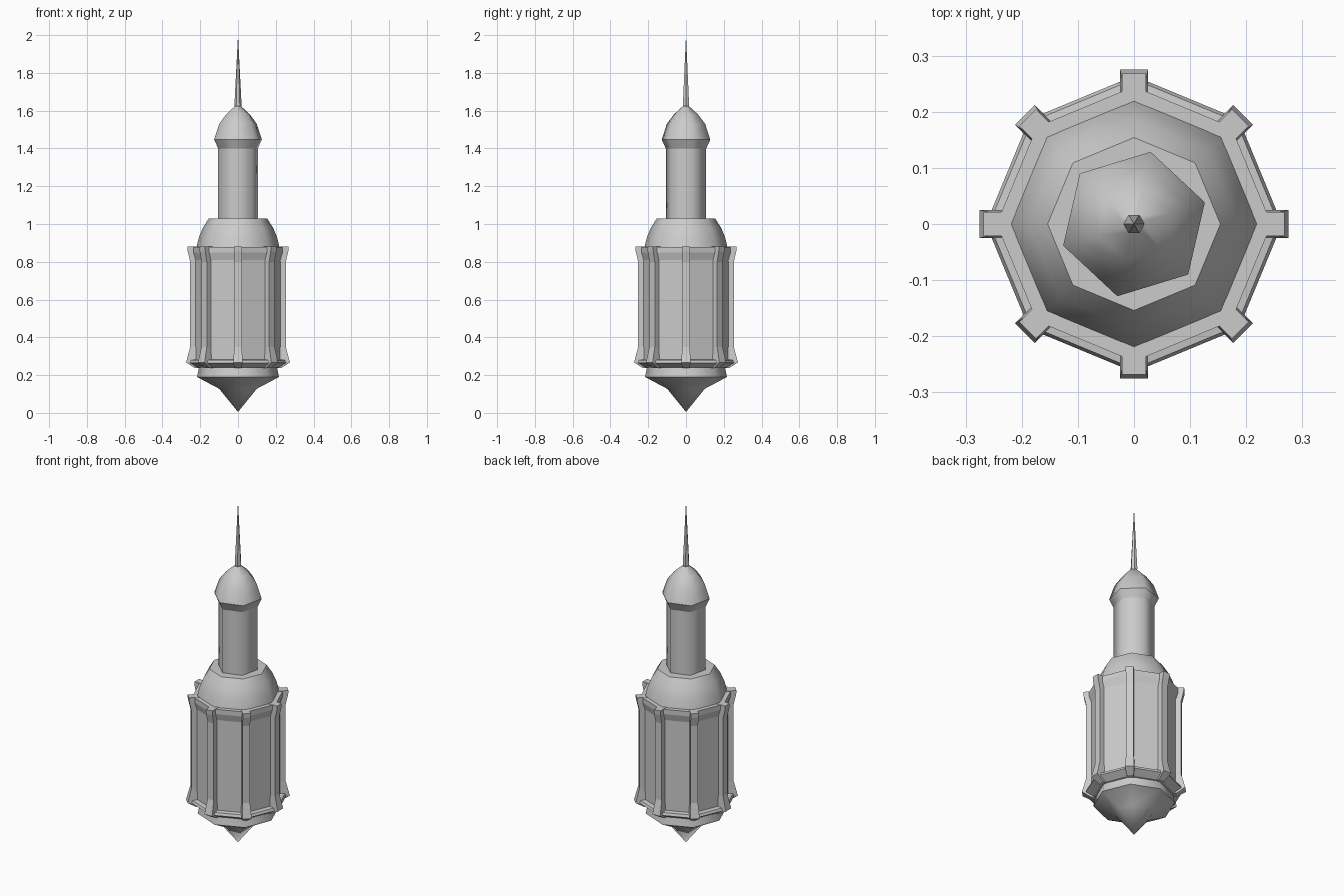
import bpy, bmesh
from math import sin, cos, pi, radians

if "Cube" in bpy.data.objects:
    bpy.data.objects.remove(bpy.data.objects["Cube"])


def finish(name, bm, smooth=False):
    bmesh.ops.remove_doubles(bm, verts=bm.verts[:], dist=1e-5)
    bmesh.ops.recalc_face_normals(bm, faces=bm.faces[:])
    for f in bm.faces:
        f.smooth = smooth and len(f.verts) < 5
    me = bpy.data.meshes.new(name)
    bm.to_mesh(me)
    bm.free()
    ob = bpy.data.objects.new(name, me)
    bpy.context.collection.objects.link(ob)
    return ob


def lathe(name, profile, sides, turn=0.0, smooth=False):
    """Spin an (r, z) profile, bottom to top, into a faceted solid."""
    bm = bmesh.new()
    rings = []
    for r, z in profile:
        if r == 0:
            rings.append([bm.verts.new((0, 0, z))] * sides)
        else:
            angles = [radians(turn) + 2 * pi * i / sides for i in range(sides)]
            rings.append([bm.verts.new((r * cos(a), r * sin(a), z)) for a in angles])
    for low, high in zip(rings, rings[1:]):
        for i in range(sides):
            j = (i + 1) % sides
            bm.faces.new(dict.fromkeys((low[i], low[j], high[j], high[i])))
    for ring in (rings[0], rings[-1]):
        if len(set(ring)) > 2:
            bm.faces.new(ring)
    return finish(name, bm, smooth)


# Pointed underside and the collar above it
lathe("bottom_point", [(0, 0.005), (0.10, 0.128), (0.217, 0.19)], 8, smooth=True)
lathe("bottom_collar", [(0.217, 0.19), (0.205, 0.25)], 8, smooth=True)

# Eight-sided chamber with flared lower ledge and upper rim
lathe("chamber", [(0.222, 0.24), (0.264, 0.265), (0.258, 0.28), (0.232, 0.283),
                  (0.232, 0.81), (0.245, 0.85), (0.245, 0.878)], 8)

# Corner posts: side profile (radius, z, half width)
post = [(0.228, 0.237, 0.018), (0.275, 0.267, 0.025), (0.253, 0.35, 0.020),
        (0.253, 0.80, 0.020), (0.266, 0.855, 0.021), (0.268, 0.88, 0.021)]
for k in range(8):
    a = k * pi / 4
    bm = bmesh.new()
    rings = []
    for r, z, w in post:
        corners = [(0.205, -w), (r, -w), (r, w), (0.205, w)]
        rings.append([bm.verts.new((u * cos(a) - v * sin(a), u * sin(a) + v * cos(a), z))
                      for u, v in corners])
    for low, high in zip(rings, rings[1:]):
        for i in range(4):
            j = (i + 1) % 4
            bm.faces.new((low[i], low[j], high[j], high[i]))
    bm.faces.new(rings[0])
    bm.faces.new(rings[-1])
    finish(f"corner_post_{k + 1}", bm)

# Domed shoulder
lathe("shoulder_dome", [(0.22, 0.875), (0.207, 0.93), (0.186, 0.98), (0.154, 1.03)],
      8, smooth=True)

# Hexagonal turret, flared eave, domed cap and needle
lathe("turret_shaft", [(0.11, 1.02), (0.11, 1.40)], 6, 17, smooth=True)
lathe("turret_eave", [(0.11, 1.40), (0.132, 1.447)], 6, 17, smooth=True)
lathe("turret_cap", [(0.132, 1.447), (0.104, 1.53), (0.066, 1.58), (0.015, 1.625)],
      6, 17, smooth=True)
lathe("needle", [(0.012, 1.60), (0.019, 1.63), (0, 2.0)], 6)
